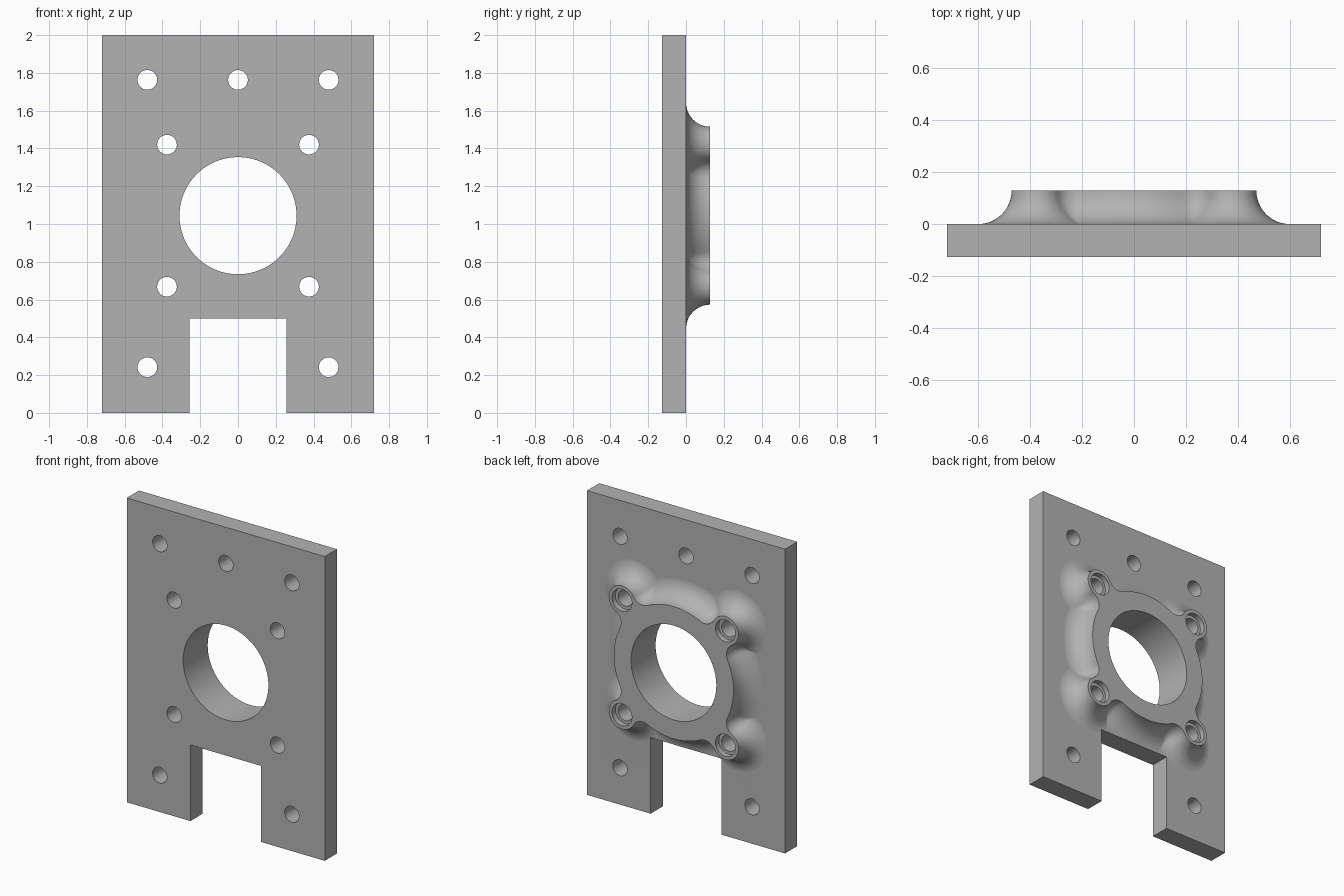
import bpy, bmesh, math
from mathutils import Vector

if "Cube" in bpy.data.objects:
    bpy.data.objects.remove(bpy.data.objects["Cube"])

grey = bpy.data.materials.new("steel_grey")
grey.diffuse_color = (0.45, 0.45, 0.45, 1)
grey.use_nodes = True
grey.node_tree.nodes["Principled BSDF"].inputs["Base Color"].default_value = grey.diffuse_color

BACK, FRONT = 0.128, -0.127      # extents in y, plate back face is y = 0
CZ = 1.044                       # height of the boss centre
RING_R, EAR_R, BLEND = 0.435, 0.095, 0.08
EAR = 0.376                      # bolt offset in x and z
FILLET = 0.128


def new_object(name, bm):
    bmesh.ops.recalc_face_normals(bm, faces=bm.faces)
    mesh = bpy.data.meshes.new(name)
    bm.to_mesh(mesh)
    bm.free()
    obj = bpy.data.objects.new(name, mesh)
    bpy.context.collection.objects.link(obj)
    mesh.materials.append(grey)
    return obj


def loft(bm, rings):
    """Skin a stack of equal point rings and cap both ends."""
    loops = [[bm.verts.new(p) for p in ring] for ring in rings]
    n = len(loops[0])
    for a, b in zip(loops, loops[1:]):
        for i in range(n):
            j = (i + 1) % n
            bm.faces.new((a[i], a[j], b[j], b[i]))
    bm.faces.new(loops[0])
    bm.faces.new(loops[-1])


def box(bm, x, y0, y1, z0, z1):
    loft(bm, [[(-x, y, z0), (x, y, z0), (x, y, z1), (-x, y, z1)] for y in (y0, y1)])


def bore(bm, x, z, profile, n=40):
    """Round cutter along y, profile is (radius, y) pairs."""
    angles = [2 * math.pi * i / n for i in range(n)]
    loft(bm, [[(x + r * math.cos(a), y, z + r * math.sin(a)) for a in angles]
              for r, y in profile])


def outline(grow):
    """Ring with four blended ears, offset outward by grow."""
    f = max(BLEND - grow, 0.004)
    d = EAR * math.sqrt(2)
    a, b = RING_R + grow + f, EAR_R + grow + f
    phi = math.acos((d * d + a * a - b * b) / (2 * d * a))
    centre = Vector((a * math.cos(phi), a * math.sin(phi)))
    ear = Vector((d, 0))
    beta = math.atan2(centre.y, centre.x - d)

    def arc(c, r, a0, a1, n):
        return [c + r * Vector((math.cos(t), math.sin(t)))
                for t in (a0 + (a1 - a0) * i / n for i in range(n))]

    half = arc(ear, EAR_R + grow, 0, beta, 14)
    half += arc(centre, f, beta + math.pi, phi + math.pi, 8)
    half += arc(Vector((0, 0)), RING_R + grow, phi, math.pi / 4, 8)
    end = (RING_R + grow) * Vector((math.cos(math.pi / 4), math.sin(math.pi / 4)))
    quarter = [Vector((p.x, -p.y)) for p in reversed(half[1:] + [end])] + half
    pts = []
    for k in range(4):
        t = math.pi / 4 + k * math.pi / 2
        c, s = math.cos(t), math.sin(t)
        pts += [(p.x * c - p.y * s, p.x * s + p.y * c) for p in quarter]
    return pts


def apply_boolean(obj, other, operation):
    mod = obj.modifiers.new("cut", 'BOOLEAN')
    mod.operation, mod.solver, mod.object = operation, 'EXACT', other
    bpy.context.view_layer.objects.active = obj
    bpy.ops.object.modifier_apply(modifier=mod.name)
    bpy.data.objects.remove(other)


# Flat plate
bm = bmesh.new()
box(bm, 0.72, FRONT, 0, 0, 2)
plate = new_object("mounting_plate", bm)

# Eared boss flaring into the plate with a concave fillet
levels = []
for i in range(13):
    t = math.pi / 2 * i / 12
    levels.append((FILLET * (1 - math.cos(t)), FILLET * (1 - math.sin(t))))
levels[-1] = (FILLET, -0.0004)
levels.append((FILLET, -0.04))
bm = bmesh.new()
loft(bm, [[(u, h, CZ + v) for u, v in outline(o)] for o, h in levels])
boss = new_object("eared_boss", bm)
apply_boolean(plate, boss, 'UNION')

# Cutters: bearing opening, counterbored bolt holes, plain holes, foot notch
bm = bmesh.new()
bore(bm, 0, CZ, [(0.31, -0.3), (0.31, 0.3)], 96)
for sx in (-1, 1):
    for sz in (-1, 1):
        bore(bm, sx * EAR, CZ + sz * EAR,
             [(0.052, -0.3), (0.052, BACK - 0.035), (0.072, BACK - 0.035), (0.072, 0.3)])
for x, z in ((-0.48, 1.763), (0, 1.763), (0.48, 1.763), (-0.48, 0.242), (0.48, 0.242)):
    bore(bm, x, z, [(0.052, -0.3), (0.052, 0.3)])
box(bm, 0.257, -0.3, 0.3, -0.2, 0.5)
cutter = new_object("hole_cutter", bm)
cutter.hide_render = True
apply_boolean(plate, cutter, 'DIFFERENCE')

# Smooth curved walls, keep flat faces flat
bpy.ops.object.select_all(action='DESELECT')
plate.select_set(True)
bpy.context.view_layer.objects.active = plate
bpy.ops.object.shade_smooth_by_angle(angle=math.radians(30))
weighted = plate.modifiers.new("weighted_normals", 'WEIGHTED_NORMAL')
weighted.keep_sharp = True
